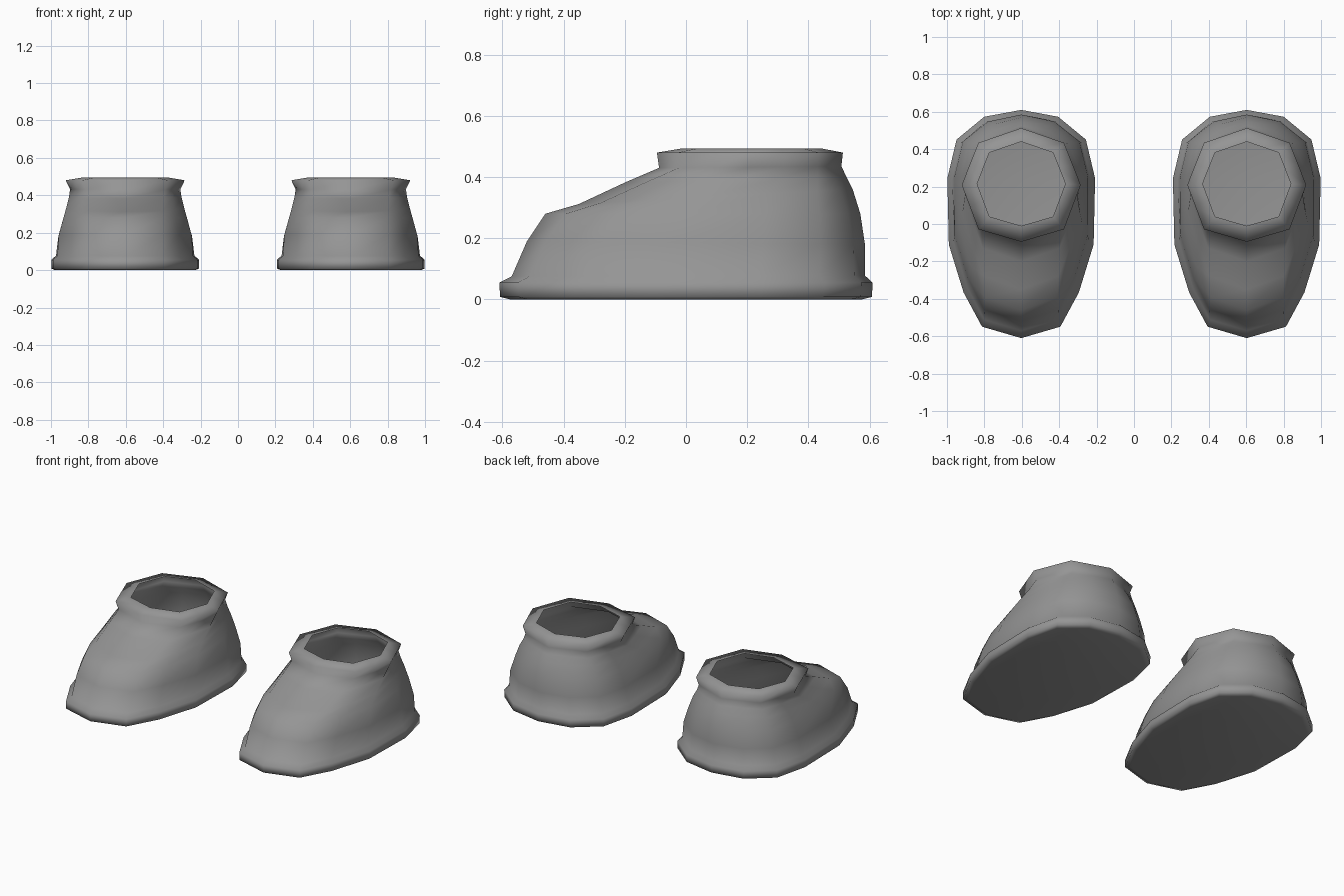
import bpy
import bmesh

if "Cube" in bpy.data.objects:
    bpy.data.objects.remove(bpy.data.objects["Cube"])

# Half outlines from heel to toe: x as a share of half width, y from 0 (toe) to 1 (heel)
SOLE = [(0, 1), (.5, .97), (.875, .87), (1, .70), (.98, .41), (.78, .20), (.53, .05), (0, 0)]
CUFF = [(0, 1), (.36, .935), (.72, .87), (.86, .685), (1, .5), (.86, .305), (.72, .11), (0, 0)]

# Rings: half width, heel y, toe y, heel z, toe z, blend from sole outline to cuff outline
RINGS = [
    (.375, .575, -.575, 0, 0, 0),           # flat underside
    (.395, .608, -.608, .008, .008, 0),     # sole edge
    (.395, .61, -.61, .055, .055, 0),
    (.37, .585, -.57, .078, .075, 0),       # foot of the upper
    (.362, .585, -.52, .18, .19, .1),
    (.335, .57, -.46, .28, .28, .25),       # toe cap
    (.318, .545, -.35, .36, .312, .5),      # instep
    (.302, .525, -.20, .40, .382, .8),
    (.295, .508, -.088, .435, .43, 1),      # ankle neck
    (.318, .513, -.095, .48, .48, 1),       # cuff
    (.236, .44, -.01, .494, .494, 1),       # cuff opening
]

grey = bpy.data.materials.new("grey")
grey.diffuse_color = (.3, .3, .3, 1)
grey.use_nodes = True
grey.node_tree.nodes["Principled BSDF"].inputs["Base Color"].default_value = grey.diffuse_color


def ring_points(half, heel, toe, z_heel, z_toe, blend, side):
    pts = []
    for (sx, sy), (cx, cy) in zip(SOLE, CUFF):
        x = (sx + (cx - sx) * blend) * half
        t = sy + (cy - sy) * blend
        pts.append((x, toe + (heel - toe) * t, z_toe + (z_heel - z_toe) * t))
    pts += [(-x, y, z) for x, y, z in pts[-2:0:-1]]
    pts.reverse()                            # counterclockwise from above
    return [(x + side * .603, y, z) for x, y, z in pts]


def make_shoe(name, side):
    bm = bmesh.new()
    rings = [[bm.verts.new(p) for p in ring_points(*r, side)] for r in RINGS]
    n = len(rings[0])
    bm.faces.new(rings[0][::-1])             # underside
    for a, b in zip(rings, rings[1:]):       # shell, open at the cuff
        for i in range(n):
            j = (i + 1) % n
            bm.faces.new((a[i], a[j], b[j], b[i]))
    for f in bm.faces:
        f.smooth = True
    mesh = bpy.data.meshes.new(name)
    bm.to_mesh(mesh)
    bm.free()
    mesh.materials.append(grey)
    bpy.context.collection.objects.link(bpy.data.objects.new(name, mesh))


make_shoe("left_shoe", 1)
make_shoe("right_shoe", -1)
